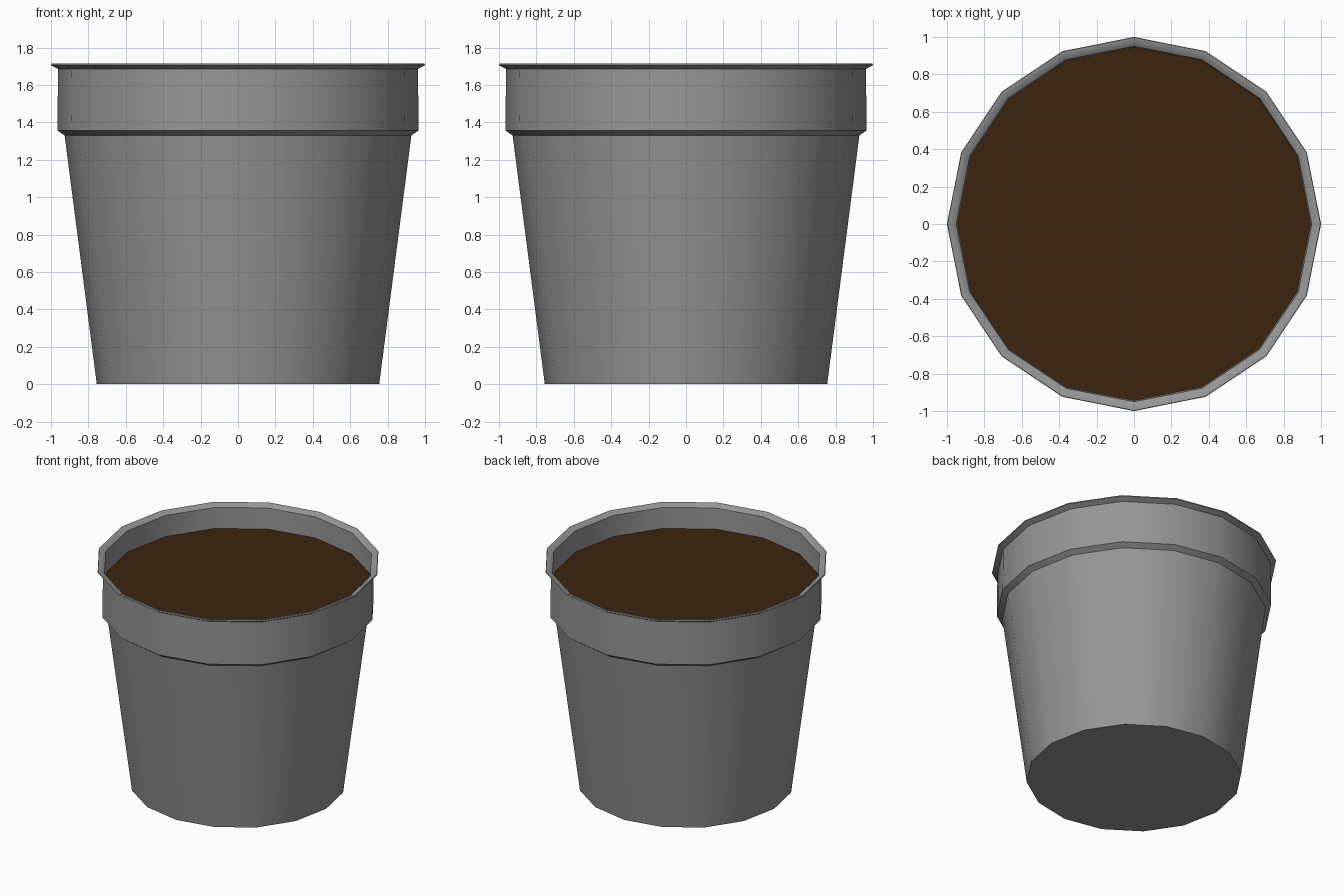
import bpy, bmesh, math

if "Cube" in bpy.data.objects:
    bpy.data.objects.remove(bpy.data.objects["Cube"])

SIDES = 16


def lathe(name, profile, cap_first=False):
    """Sweep (radius, height) points round z; optionally cap the first ring."""
    bm = bmesh.new()
    rings = []
    for r, z in profile:
        rings.append([bm.verts.new((r * math.cos(2 * math.pi * i / SIDES),
                                    r * math.sin(2 * math.pi * i / SIDES), z))
                      for i in range(SIDES)])
    for a, b in zip(rings, rings[1:]):
        for i in range(SIDES):
            j = (i + 1) % SIDES
            bm.faces.new((a[i], a[j], b[j], b[i]))
    if cap_first:
        bm.faces.new(rings[0][::-1])
    mesh = bpy.data.meshes.new(name)
    bm.to_mesh(mesh)
    bm.free()
    obj = bpy.data.objects.new(name, mesh)
    bpy.context.collection.objects.link(obj)
    return obj


def paint(obj, name, colour):
    mat = bpy.data.materials.new(name)
    mat.diffuse_color = (*colour, 1)
    mat.use_nodes = True
    mat.node_tree.nodes["Principled BSDF"].inputs["Base Color"].default_value = mat.diffuse_color
    obj.data.materials.append(mat)


# Pot: base, tapered body, collar, rounded rim, inner wall down to the soil
pot = lathe("pot", [
    (0.755, 0.0), (0.927, 1.33), (0.966, 1.357), (0.962, 1.685),
    (1.0, 1.706), (0.997, 1.715), (0.975, 1.712), (0.95, 1.694),
    (0.945, 1.533),
], cap_first=True)
paint(pot, "pot_dark_grey", (0.305, 0.305, 0.305))
bpy.context.view_layer.objects.active = pot
pot.select_set(True)
bpy.ops.object.shade_smooth_by_angle(angle=math.radians(35))

# Soil: flat brown disc inside the rim
bpy.ops.mesh.primitive_circle_add(vertices=SIDES, radius=0.945,
                                  fill_type='NGON', location=(0, 0, 1.533))
soil = bpy.context.object
soil.name = "soil"
paint(soil, "soil_brown", (0.045, 0.018, 0.005))
